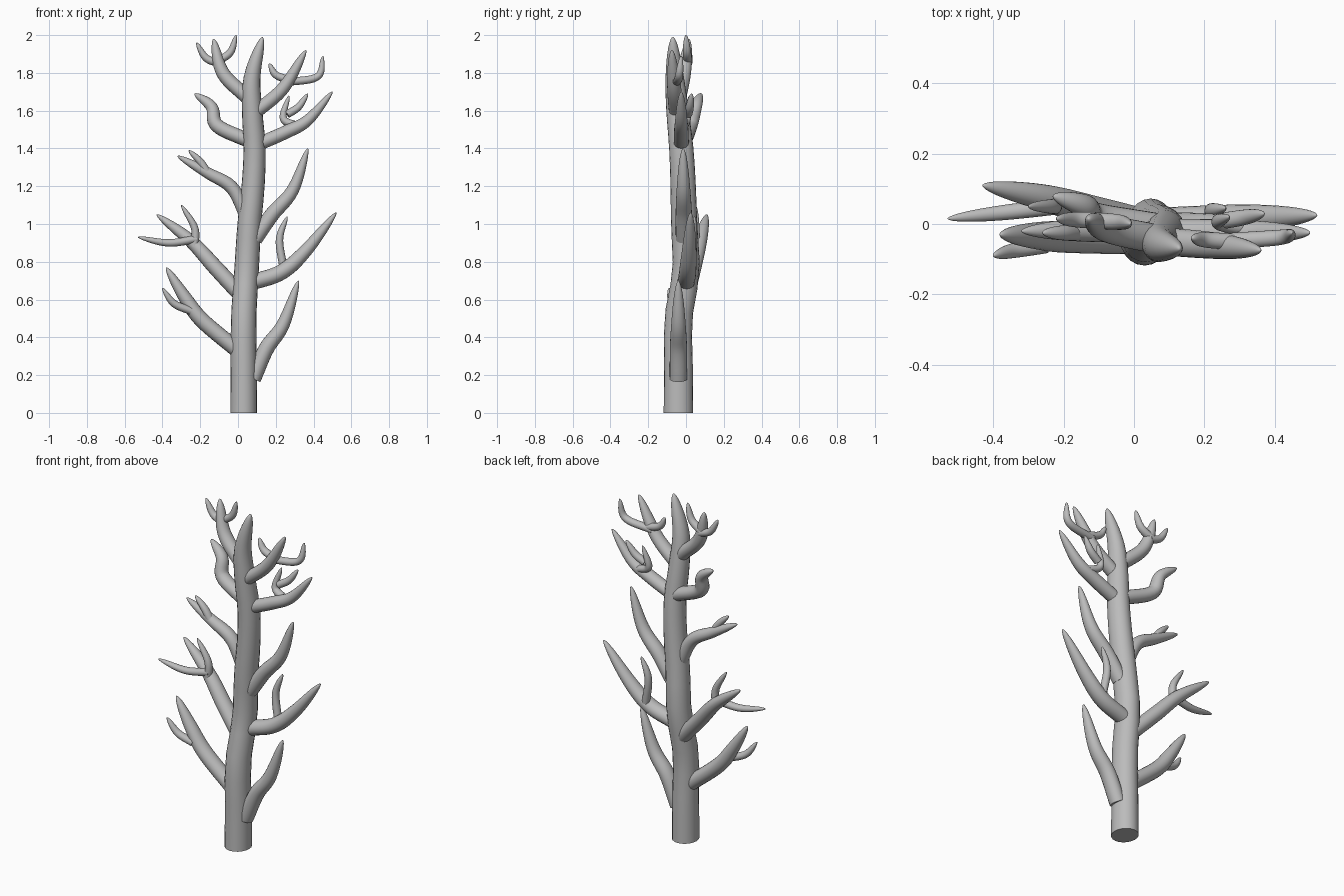
import bpy
import bmesh
import math
from mathutils import Vector

cube = bpy.data.objects.get("Cube")
if cube:
    bpy.data.objects.remove(cube, do_unlink=True)

SIDES = 20      # facets around each limb
RINGS = 26      # cross-sections along each limb
FLATTEN = 1.1   # limbs are slightly deeper than wide

bark = bpy.data.materials.new("plain_grey")
bark.use_nodes = True
grey = (0.5, 0.5, 0.5, 1)
bark.diffuse_color = grey
bark.node_tree.nodes["Principled BSDF"].inputs["Base Color"].default_value = grey


def spline(points, t):
    """Position and direction on a smooth curve through the points."""
    last = len(points) - 1
    i = min(int(t * last), last - 1)
    u = t * last - i
    a, b = points[i], points[i + 1]
    tangent_a = (b - points[i - 1]) / 2 if i > 0 else b - a
    tangent_b = (points[i + 2] - a) / 2 if i + 2 <= last else b - a
    c = 3 * (b - a) - 2 * tangent_a - tangent_b
    d = 2 * (a - b) + tangent_a + tangent_b
    position = a + tangent_a * u + c * u * u + d * u ** 3
    direction = tangent_a + 2 * c * u + 3 * d * u * u
    return position, direction.normalized()


def limb(name, points, radius, bluntness=3, thinning=0):
    """Tapered round limb with a flat base and a rounded tip."""
    points = [Vector(p) for p in points]
    bm = bmesh.new()
    previous = None
    for k in range(RINGS):
        t = math.sin(k / RINGS * math.pi / 2)
        centre, direction = spline(points, t)
        across = Vector((0, 1, 0)).cross(direction).normalized()
        deep = direction.cross(across)
        r = radius * (1 - thinning * t) * (1 - t ** bluntness) ** 0.55
        ring = []
        for s in range(SIDES):
            angle = math.tau * s / SIDES
            offset = across * math.cos(angle) + deep * math.sin(angle) * FLATTEN
            ring.append(bm.verts.new(centre + offset * r))
        if previous is None:
            bm.faces.new(ring[::-1])
        else:
            for s in range(SIDES):
                n = (s + 1) % SIDES
                bm.faces.new((previous[s], previous[n], ring[n], ring[s]))
        previous = ring
    tip = bm.verts.new(points[-1])
    for s in range(SIDES):
        bm.faces.new((previous[s], previous[(s + 1) % SIDES], tip))
    bmesh.ops.recalc_face_normals(bm, faces=bm.faces)
    mesh = bpy.data.meshes.new(name)
    bm.to_mesh(mesh)
    bm.free()
    mesh.materials.append(bark)
    obj = bpy.data.objects.new(name, mesh)
    bpy.context.collection.objects.link(obj)
    bpy.ops.object.select_all(action="DESELECT")
    obj.select_set(True)
    bpy.context.view_layer.objects.active = obj
    bpy.ops.object.shade_smooth_by_angle(angle=math.radians(50))


def branch(name, path, depth, radius=.042):
    """Limb drawn as an x, z path, sliding in y from depth start to end."""
    start, end = depth
    last = len(path) - 1
    points = [(x, start + (end - start) * i / last, z)
              for i, (x, z) in enumerate(path)]
    limb(name, points, radius)


def twig(name, path, depth):
    branch(name, path, depth, radius=.021)


# Trunk
limb("trunk", [(.03, -.04, 0), (.03, -.04, .25), (.03, -.04, .5),
               (.045, 0, .75), (.06, -.01, 1), (.08, -.015, 1.2),
               (.088, -.025, 1.4), (.075, -.045, 1.6),
               (.075, -.06, 1.78), (.13, -.07, 1.99)],
     radius=.071, bluntness=9, thinning=.25)

# Branches on the model's right, from the bottom up
branch("lowest_right_branch", [(0, .33), (-.19, .49), (-.28, .61), (-.38, .77)], depth=(-.04, -.03))
twig("lowest_right_twig", [(-.25, .54), (-.34, .58), (-.4, .66)], depth=(-.06, -.09))
branch("long_right_branch", [(.02, .62), (-.12, .77), (-.25, .91), (-.43, 1.05)], depth=(0, .11))
twig("long_right_upper_twig", [(-.23, .88), (-.23, .98), (-.3, 1.1)], depth=(.05, .05))
twig("long_right_outer_twig", [(-.22, .92), (-.37, .9), (-.53, .93)], depth=(.05, .015))
branch("middle_right_branch", [(.05, 1.03), (-.03, 1.19), (-.16, 1.27), (-.32, 1.36)], depth=(-.01, -.02), radius=.036)
twig("middle_right_twig", [(-.16, 1.27), (-.2, 1.33), (-.26, 1.39)], depth=(-.025, -.025))
branch("crooked_right_branch", [(.06, 1.44), (-.11, 1.52), (-.14, 1.62), (-.23, 1.69)], depth=(-.01, .08), radius=.038)
branch("top_right_branch", [(.05, 1.67), (-.08, 1.8), (-.13, 1.98)], depth=(-.04, .015), radius=.038)
twig("top_right_outer_twig", [(-.1, 1.85), (-.17, 1.88), (-.22, 1.96)], depth=(.01, .015))
twig("top_right_inner_twig", [(-.11, 1.86), (-.04, 1.91), (-.01, 2)], depth=(.01, 0))

# Branches on the model's left, from the bottom up
branch("lowest_left_branch", [(.08, .18), (.15, .34), (.24, .47), (.32, .7)], depth=(-.04, -.04))
branch("long_left_branch", [(.07, .69), (.23, .745), (.36, .86), (.52, 1.06)], depth=(0, .025))
twig("long_left_twig", [(.24, .77), (.22, .92), (.26, 1.04)], depth=(.03, .045))
branch("middle_left_branch", [(.09, .92), (.18, 1.05), (.29, 1.18), (.37, 1.4)], depth=(-.01, -.015), radius=.04)
branch("slender_left_branch", [(.1, 1.42), (.25, 1.485), (.37, 1.55), (.5, 1.7)], depth=(-.025, -.025), radius=.036)
twig("slender_left_upper_twig", [(.31, 1.52), (.24, 1.56), (.27, 1.68)], depth=(-.01, .02))
twig("slender_left_outer_twig", [(.26, 1.58), (.32, 1.62), (.37, 1.69)], depth=(.01, .03))
branch("top_left_branch", [(.09, 1.59), (.24, 1.72), (.36, 1.92)], depth=(-.05, -.075), radius=.036)
twig("top_left_outer_twig", [(.25, 1.75), (.42, 1.78), (.45, 1.89)], depth=(-.05, -.025))
twig("top_left_inner_twig", [(.28, 1.76), (.2, 1.79), (.165, 1.85)], depth=(-.05, -.04))
